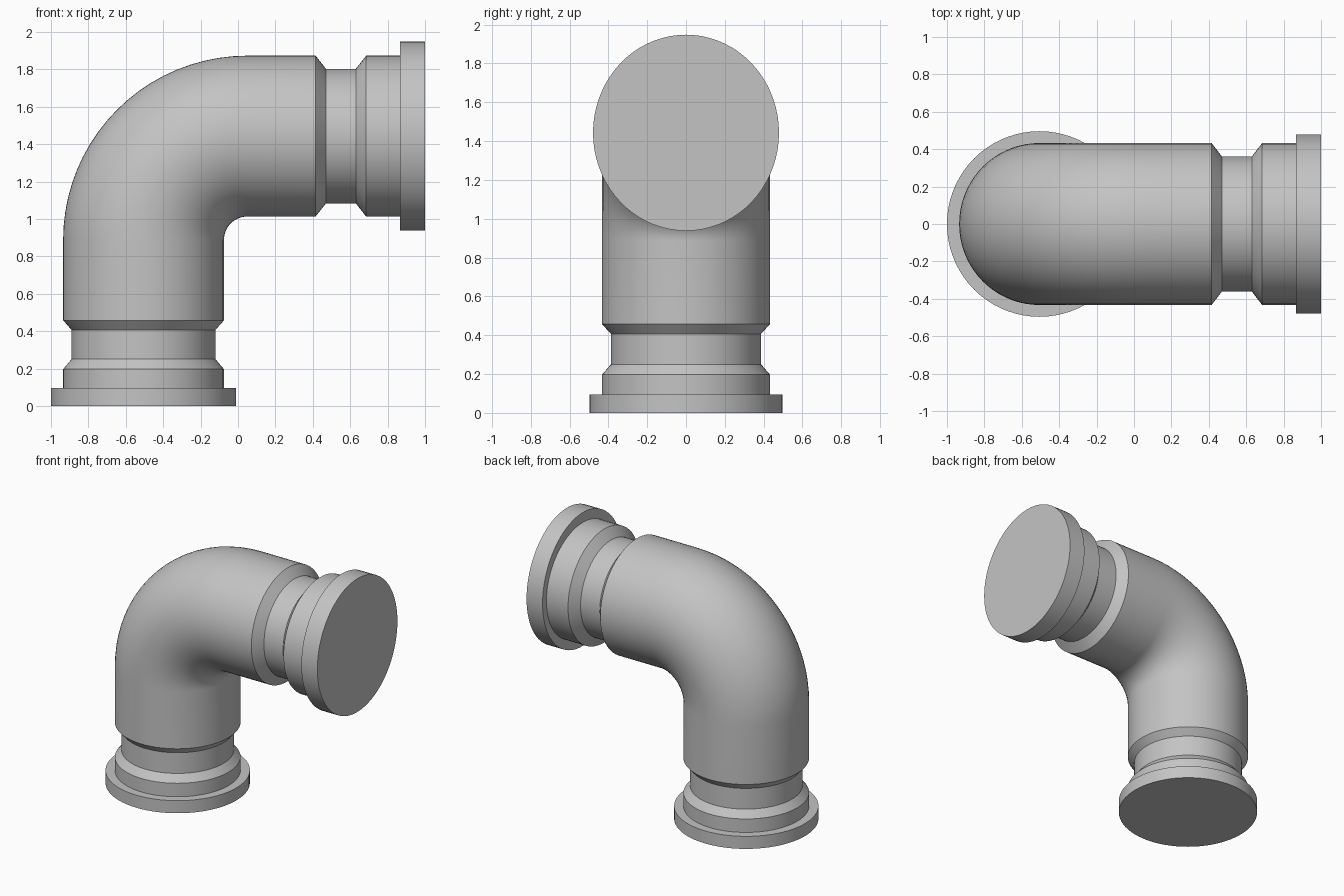
import bpy
import bmesh
from math import sin, cos, pi, radians
from mathutils import Vector

cube = bpy.data.objects.get("Cube")
if cube:
    bpy.data.objects.remove(cube, do_unlink=True)

SIDES = 72
BEND_STEPS = 20
BEND_RADIUS = 0.555
BEND_CENTRE = Vector((0.05, 0, 0.888))
PIPE = (0.43, 0.433)      # radius in the bend plane, radius across it

grey = bpy.data.materials.new("pipe grey")
grey.use_nodes = True
colour = (0.55, 0.55, 0.55, 1)
grey.diffuse_color = colour
grey.node_tree.nodes["Principled BSDF"].inputs["Base Color"].default_value = colour


def sweep(name, rings, cap_start=False, cap_end=False):
    """Skin a row of rings, each given as (centre, turn angle, radii)."""
    bm = bmesh.new()
    loops = []
    for centre, turn, (r_in, r_across) in rings:
        u = Vector((cos(turn), 0, -sin(turn)))
        v = Vector((0, 1, 0))
        loops.append([bm.verts.new(centre + u * r_in * cos(a) + v * r_across * sin(a))
                      for a in (2 * pi * i / SIDES for i in range(SIDES))])
    for a, b in zip(loops, loops[1:]):
        for i in range(SIDES):
            j = (i + 1) % SIDES
            bm.faces.new((a[i], a[j], b[j], b[i]))
    if cap_start:
        bm.faces.new(loops[0][::-1])
    if cap_end:
        bm.faces.new(loops[-1])
    mesh = bpy.data.meshes.new(name)
    bm.to_mesh(mesh)
    bm.free()
    mesh.materials.append(grey)
    obj = bpy.data.objects.new(name, mesh)
    bpy.context.collection.objects.link(obj)
    bpy.ops.object.select_all(action="DESELECT")
    obj.select_set(True)
    bpy.context.view_layer.objects.active = obj
    bpy.ops.object.shade_smooth_by_angle(angle=radians(20))


def lower(z, radii):
    return Vector((BEND_CENTRE.x - BEND_RADIUS, 0, z)), 0, radii


def upper(x, radii):
    return Vector((x, 0, BEND_CENTRE.z + BEND_RADIUS)), pi / 2, radii


# Lower coupling: flange, collar, grooved neck
flange, neck = (0.495, 0.496), (0.385, 0.387)
sweep("lower_coupling", [
    lower(0, flange), lower(0.095, flange), lower(0.095, PIPE), lower(0.197, PIPE),
    lower(0.25, neck), lower(0.407, neck), lower(0.458, PIPE)], cap_start=True)

# Elbow: straight, quarter bend, straight
bend = []
for step in range(BEND_STEPS + 1):
    turn = pi / 2 * step / BEND_STEPS
    offset = Vector((-cos(turn), 0, sin(turn))) * BEND_RADIUS
    bend.append((BEND_CENTRE + offset, turn, PIPE))
sweep("elbow_pipe", [lower(0.458, PIPE)] + bend + [upper(0.415, PIPE)])

# Upper coupling: grooved neck, collar, slightly oval flange
flange, neck = (0.505, 0.479), (0.36, 0.361)
sweep("upper_coupling", [
    upper(0.415, PIPE), upper(0.47, neck), upper(0.63, neck), upper(0.685, PIPE),
    upper(0.866, PIPE), upper(0.866, flange), upper(1, flange)], cap_end=True)
